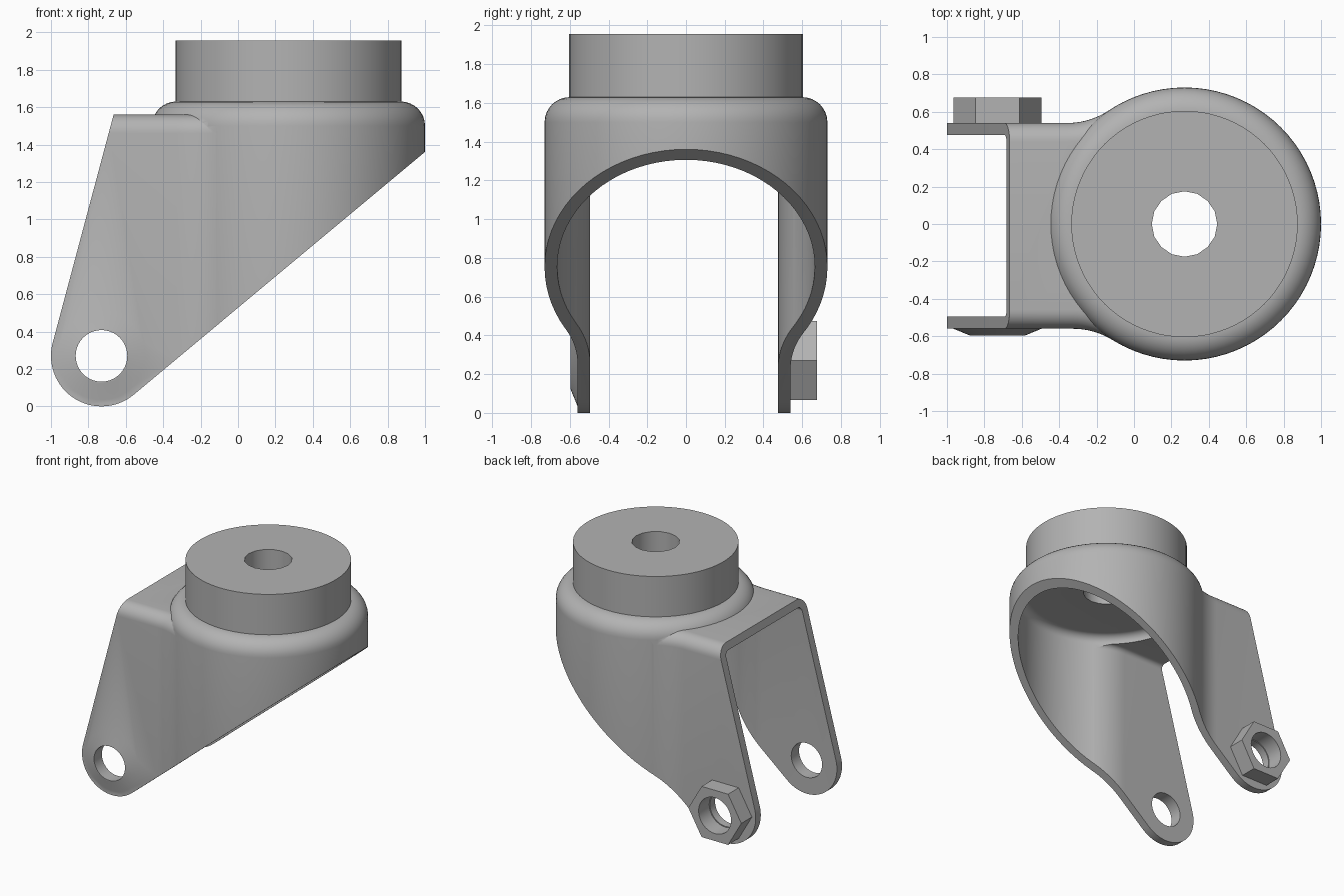
import bpy, bmesh
from math import sin, cos, pi, sqrt, atan2, radians

if "Cube" in bpy.data.objects:
    bpy.data.objects.remove(bpy.data.objects["Cube"])

steel = bpy.data.materials.new("grey_steel")
steel.use_nodes = True
grey = (0.45, 0.45, 0.45, 1)
steel.diffuse_color = grey
steel.node_tree.nodes["Principled BSDF"].inputs["Base Color"].default_value = grey

CX, R = 0.27, 0.73        # dome centre and radius
AX, AZ = -0.73, 0.27      # axle hole centre
WALL = 0.065


def skin(name, rings):
    """Closed solid through rings of equal point count."""
    bm = bmesh.new()
    loops = [[bm.verts.new(p) for p in ring] for ring in rings]
    n = len(loops[0])
    for a, b in zip(loops, loops[1:]):
        for i in range(n):
            j = (i + 1) % n
            bm.faces.new((a[i], a[j], b[j], b[i]))
    bm.faces.new(loops[0][::-1])
    bm.faces.new(loops[-1])
    bmesh.ops.recalc_face_normals(bm, faces=bm.faces)
    mesh = bpy.data.meshes.new(name)
    bm.to_mesh(mesh)
    bm.free()
    mesh.materials.append(steel)
    ob = bpy.data.objects.new(name, mesh)
    bpy.context.collection.objects.link(ob)
    return ob


def circle(r, n):
    return [(r * cos(2 * pi * i / n), r * sin(2 * pi * i / n)) for i in range(n)]


def axle_disc(name, steps, n=40):
    """Solid along y at the axle from (y, radius) steps."""
    return skin(name, [[(AX + u, y, AZ + v) for u, v in circle(r, n)] for y, r in steps])


def upright_disc(name, r, z0, z1, n):
    return skin(name, [[(CX + u, v, z) for u, v in circle(r, n)] for z in (z0, z1)])


def rounded(name, outline, inset, bottom, top, rad):
    """Upright solid with a rounded top edge."""
    rings = [[(x, y, bottom) for x, y in outline(inset)]]
    for k in range(9):
        a = pi / 2 * k / 8
        z = top - rad + rad * sin(a)
        rings.append([(x, y, z) for x, y in outline(inset + rad * (1 - cos(a)))])
    return skin(name, rings)


def dome_plan(d):
    return [(CX + u, v) for u, v in circle(R - d, 80)]


def arm_plan(d, left=-1.2, fillet=0.4):
    """Two parallel sides that flare into the dome."""
    sides = []
    for s, w in ((1, 0.54), (-1, 0.56)):
        cy = w + fillet
        cx = CX - sqrt((R + fillet) ** 2 - cy ** 2)
        end = atan2(-cy, CX - cx)
        pts = [(left - d, s * (w - d))]
        for k in range(11):
            a = -pi / 2 + (end + pi / 2) * k / 10
            pts.append((cx + (fillet + d) * cos(a), s * (cy + (fillet + d) * sin(a))))
        pts.append((0.1 - d, s * 0.5 - s * d))
        sides.append(pts)
    return sides[0] + sides[1][::-1]


def combine(ob, tool, operation):
    tool.hide_render = True
    mod = ob.modifiers.new("cut", 'BOOLEAN')
    mod.operation = operation
    mod.solver = 'EXACT'
    mod.object = tool
    bpy.context.view_layer.objects.active = ob
    bpy.ops.object.modifier_apply(modifier=mod.name)
    bpy.data.objects.remove(tool)


# Fork: domed shell joined to the flared arms, then hollowed
fork = rounded("fork", dome_plan, 0, -0.1, 1.63, 0.13)
combine(fork, rounded("arms", arm_plan, 0, -0.1, 1.56, 0.1), 'UNION')
combine(fork, rounded("dome_cavity", dome_plan, WALL, -0.2, 1.565, 0.065), 'DIFFERENCE')
combine(fork, rounded("arm_cavity", arm_plan, WALL, -0.3, 1.5, 0.04), 'DIFFERENCE')

# Raised boss on the front arm
combine(fork, axle_disc("boss", [(-0.54, 0.235), (-0.56, 0.235), (-0.595, 0.15)]), 'UNION')

# Side silhouette: rounded foot, sloping back and underside
side = [(AX + 0.27 * cos(radians(a)), AZ + 0.27 * sin(radians(a))) for a in range(165, 311, 5)]
side += [(1.1, 1.444), (1.1, 1.8), (-0.6, 1.8), (-0.665, 1.56)]
combine(fork, skin("silhouette", [[(x, y, z) for x, z in side] for y in (-1, 1)]), 'INTERSECT')

# Axle and stem holes
combine(fork, axle_disc("axle_hole", [(-1, 0.138), (1, 0.138)]), 'DIFFERENCE')
combine(fork, upright_disc("stem_hole", 0.175, 1.3, 2.2, 16), 'DIFFERENCE')

# Bearing cap on the dome
cap = upright_disc("bearing_cap", 0.605, 1.6, 1.955, 80)
combine(cap, upright_disc("cap_hole", 0.175, 1.3, 2.2, 16), 'DIFFERENCE')

# Hexagonal nut on the back arm
nut = axle_disc("axle_nut", [(0.53, 0.236), (0.675, 0.236)], 6)
combine(nut, axle_disc("nut_hole", [(0.4, 0.145), (0.8, 0.145)]), 'DIFFERENCE')

bpy.ops.object.select_all(action='DESELECT')
for ob in (fork, cap, nut):
    ob.select_set(True)
bpy.context.view_layer.objects.active = fork
bpy.ops.object.shade_smooth_by_angle(angle=radians(30))
